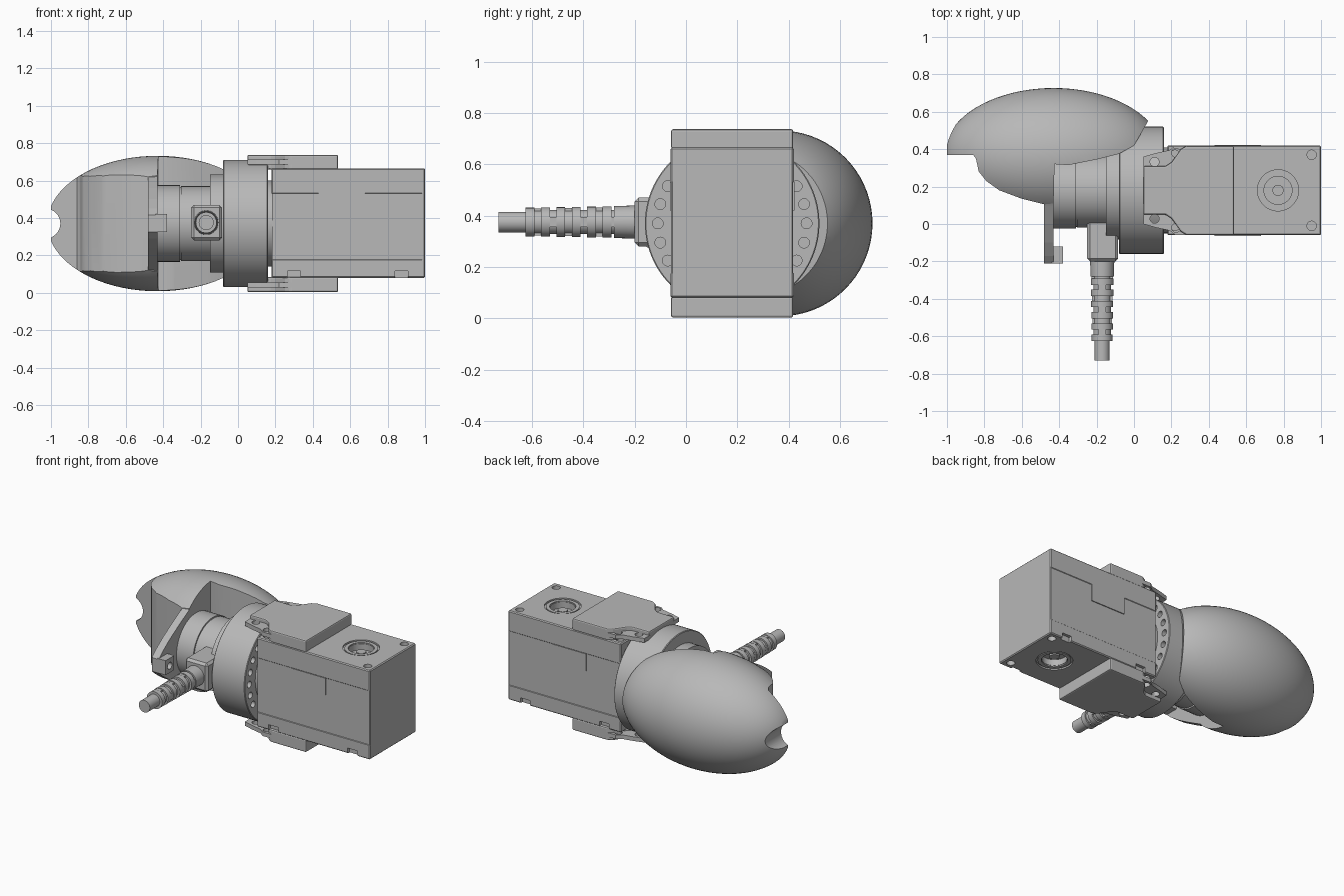
import bpy, bmesh, math
from mathutils import Vector, Matrix

old = bpy.data.objects.get("Cube")
if old:
    bpy.data.objects.remove(old, do_unlink=True)

CY, CZ = 0.18, 0.37          # main axis of drum and gearbox
SHELL_Y = 0.365              # centre of the egg shell

grey = bpy.data.materials.new("plain grey")
grey.use_nodes = True
grey.diffuse_color = (0.48, 0.48, 0.48, 1)
grey.node_tree.nodes["Principled BSDF"].inputs["Base Color"].default_value = (0.48, 0.48, 0.48, 1)


def finish(name, bm):
    bmesh.ops.recalc_face_normals(bm, faces=bm.faces)
    mesh = bpy.data.meshes.new(name)
    bm.to_mesh(mesh)
    bm.free()
    mesh.materials.append(grey)
    ob = bpy.data.objects.new(name, mesh)
    bpy.context.collection.objects.link(ob)
    return ob


def activate(ob):
    bpy.ops.object.select_all(action='DESELECT')
    ob.select_set(True)
    bpy.context.view_layer.objects.active = ob


def smooth(ob):
    activate(ob)
    bpy.ops.object.shade_smooth_by_angle(angle=math.radians(35))
    return ob


def apply(ob, mod):
    activate(ob)
    bpy.ops.object.modifier_apply(modifier=mod.name)


def carve(ob, cutters, operation='DIFFERENCE'):
    for cutter in cutters:
        mod = ob.modifiers.new("cut", 'BOOLEAN')
        mod.operation, mod.solver, mod.object = operation, 'EXACT', cutter
        apply(ob, mod)
        bpy.data.objects.remove(cutter, do_unlink=True)
    return ob


def bevel(ob, width, segments=2):
    mod = ob.modifiers.new("bevel", 'BEVEL')
    mod.width, mod.segments = width, segments
    apply(ob, mod)
    return ob


def box(name, x, y, z):
    bm = bmesh.new()
    bmesh.ops.create_cube(bm, size=1)
    for v in bm.verts:
        v.co = Vector([(r[0] + r[1]) / 2 + c * (r[1] - r[0]) for r, c in zip((x, y, z), v.co)])
    return finish(name, bm)


def cylinder(name, axis, a, b, centre, r, r2=None, sides=48):
    """Cylinder or cone from a to b along an axis; centre gives the other two coordinates."""
    bm = bmesh.new()
    bmesh.ops.create_cone(bm, cap_ends=True, segments=sides, radius1=r,
                          radius2=r if r2 is None else r2, depth=b - a)
    mid = (a + b) / 2
    if axis == 'x':
        turn, pos = Matrix.Rotation(math.pi / 2, 4, 'Y'), (mid, *centre)
    elif axis == 'y':
        turn, pos = Matrix.Rotation(-math.pi / 2, 4, 'X'), (centre[0], mid, centre[1])
    else:
        turn, pos = Matrix.Identity(4), (*centre, mid)
    bm.transform(Matrix.Translation(pos) @ turn)
    return smooth(finish(name, bm))


def prism(name, axis, pts, a, b):
    """Extrude an outline along x (outline in y, z) or z (outline in x, y)."""
    bm = bmesh.new()
    low = [bm.verts.new((a, *p) if axis == 'x' else (*p, a)) for p in pts]
    face = bm.faces.new(low)
    out = bmesh.ops.extrude_face_region(bm, geom=[face])
    step = Vector((b - a, 0, 0)) if axis == 'x' else Vector((0, 0, b - a))
    bmesh.ops.translate(bm, vec=step, verts=[g for g in out['geom'] if isinstance(g, bmesh.types.BMVert)])
    return finish(name, bm)


def ellipsoid(name, rx, r):
    bm = bmesh.new()
    bmesh.ops.create_uvsphere(bm, u_segments=72, v_segments=40, radius=1)
    bm.transform(Matrix.Translation((-0.43, SHELL_Y, CZ)) @ Matrix.Diagonal((rx, r, r, 1))
                 @ Matrix.Rotation(math.pi / 2, 4, 'Y'))
    return finish(name, bm)


# Hollow egg shell, trimmed by its side outline and notched at the tip
outline = [(-1, 0.37), (-0.86, 0.37), (-0.845, 0.35), (-0.83, 0.28), (-0.79, 0.23), (-0.72, 0.18),
           (-0.6, 0.135), (-0.48, 0.105), (-0.43, 0.11), (-0.425, 0.32), (-0.35, 0.315),
           (-0.2, 0.345), (-0.08, 0.375), (0, 0.42), (0.03, 0.47), (0.075, 0.55), (0.075, 0.8), (-1, 0.8)]
shell = ellipsoid("egg_shell", 0.59, 0.362)
carve(shell, [ellipsoid("shell_hollow", 0.555, 0.327)])
carve(shell, [prism("shell_trim", 'z', outline, -0.1, 0.9)], 'INTERSECT')
carve(shell, [cylinder("tip_notch", 'y', 0.2, 0.8, (-1.03, CZ), 0.08)])
smooth(shell)

# Mounting plate across the shell with a tongue towards the front
half = [(-0.21, 0.045), (-0.17, 0.08), (-0.1, 0.13), (0, 0.19), (0.1, 0.245), (0.2, 0.305),
        (0.28, 0.335), (0.365, 0.348), (0.48, 0.325), (0.6, 0.25), (0.68, 0.13)]
prism("mounting_plate", 'x', [(y, CZ + h) for y, h in half] + [(y, CZ - h) for y, h in reversed(half)],
      -0.48, -0.43)
carve(box("plate_tab", (-0.44, -0.38), (-0.21, -0.12), (0.325, 0.42)),
      [cylinder("tab_hole", 'x', -0.5, -0.3, (-0.165, CZ), 0.022, sides=24)])

# Motor, collar and drum along the main axis
axis = (CY, CZ)
cylinder("motor_rear", 'x', -0.44, -0.31, axis, 0.205)
cylinder("motor_front", 'x', -0.305, -0.1, axis, 0.2)
cylinder("motor_seam", 'x', -0.32, -0.29, axis, 0.195)
cylinder("collar", 'x', -0.15, -0.07, axis, 0.262, sides=64)
drum = bevel(cylinder("drum", 'x', -0.08, 0.16, axis, 0.34, sides=96), 0.004, 1)
holes = []
for i in range(24):
    a = math.tau * i / 24
    if abs(math.cos(a)) > 0.6:
        holes.append(cylinder("drum_hole", 'x', 0.12, 0.2,
                              (CY + 0.29 * math.cos(a), CZ + 0.29 * math.sin(a)), 0.021, sides=20))
smooth(carve(drum, holes))
cylinder("drum_neck", 'x', 0.15, 0.19, axis, 0.23)

# Cable connector and ribbed cable
bevel(box("connector", (-0.25, -0.085), (-0.2, 0.02), (0.28, 0.47)), 0.015, 1)
cable = (-0.17, 0.375)
cylinder("cable", 'y', -0.73, -0.19, cable, 0.04, sides=32)
cylinder("cable_sleeve", 'y', -0.62, -0.19, cable, 0.047, sides=32)
cylinder("sleeve_base", 'y', -0.28, -0.19, cable, 0.062, 0.065, sides=32)
for i in range(6):
    y = -0.625 + i * 0.06
    r = 0.056 + i * 0.001
    cylinder("cable_rib", 'y', y, y + 0.034, cable, r, sides=32)
    # bridges alternate between the sides and the top and bottom
    dx, dz = (r - 0.004, 0.02) if i % 2 else (0.02, r - 0.004)
    box("rib_bridge", (cable[0] - dx, cable[0] + dx), (y + 0.03, y + 0.065), (cable[1] - dz, cable[1] + dz))

# Gearbox body in three layers, with output hubs on both faces
Y0, Y1 = -0.06, 0.42
FRONT_X, BACK_X = 0.178, 0.99
box("body_middle", (FRONT_X + 0.003, BACK_X), (Y0 + 0.003, Y1 - 0.003), (0.17, 0.54))
for name, z0, z1, face, sign in (("body_top", 0.528, 0.665, 0.665, 1), ("body_bottom", 0.08, 0.18, 0.08, -1)):
    layer = bevel(box(name, (FRONT_X, 1.0), (Y0, Y1), (z0, z1)), 0.006, 1)
    hub = (0.77, CY)

    def drill(centre, r, depth):
        a, b = sorted((face - sign * depth, face + sign * 0.05))
        return cylinder("drill", 'z', a, b, centre, r)
    cuts = [drill(hub, 0.11, 0.01), drill(hub, 0.075, 0.05)]
    cuts += [drill((x, CY + s * 0.19), 0.025, 0.03) for x in (0.22, 0.95) for s in (-1, 1)]
    if sign < 0:
        cuts += [box("slot", (x, x + 0.07), (y, y + 0.04), (0.05, 0.115))
                 for x in (0.265, 0.84) for y in (Y0 - 0.02, Y1 - 0.02)]
    smooth(carve(layer, cuts))
    a, b = sorted((face - sign * 0.055, face - sign * 0.025))
    cylinder("hub_screw", 'z', a, b, hub, 0.03, sides=24)
    a, b = sorted((face - sign * 0.02, face - sign * 0.003))
    smooth(carve(cylinder("hub_ring", 'z', a, b, hub, 0.1), [cylinder("drill", 'z', a - 1, b + 1, hub, 0.078)]))
bevel(box("end_plate", (0.98, 1.0), (Y0 + 0.002, Y1 - 0.002), (0.085, 0.66)), 0.005, 1)
for y in (Y0, Y1):
    box("side_tongue", (0.43, 0.68), (y - 0.003, y + 0.003), (0.42, 0.532))

# Raised covers with screw flanges above and below the gearbox
cover = [(0.05, 0.13), (0.17, 0.13), (0.2, 0.15), (0.25, 0.22), (0.28, 0.238), (0.535, 0.238)]
flange = [(0.05, 0.18), (0.12, 0.2), (0.19, 0.215), (0.22, 0.238), (0.3, 0.238)]


def mirrored(pts):
    return [(x, CY + d) for x, d in pts] + [(x, CY - d) for x, d in reversed(pts)]


for side, (c0, c1), (f0, f1) in (("top", (0.66, 0.737), (0.685, 0.712)), ("bottom", (0.003, 0.085), (0.028, 0.055))):
    bevel(prism(side + "_cover", 'z', mirrored(cover), c0, c1), 0.008)
    plate = prism(side + "_flange", 'z', mirrored(flange), f0, f1)
    carve(plate, [cylinder("drill", 'z', f0 - 0.1, f1 + 0.1, (x, CY + s * d), 0.024, sides=24)
                  for x, d in ((0.11, 0.152), (0.225, 0.2)) for s in (-1, 1)])
    smooth(plate)
bpy.ops.object.select_all(action='DESELECT')
